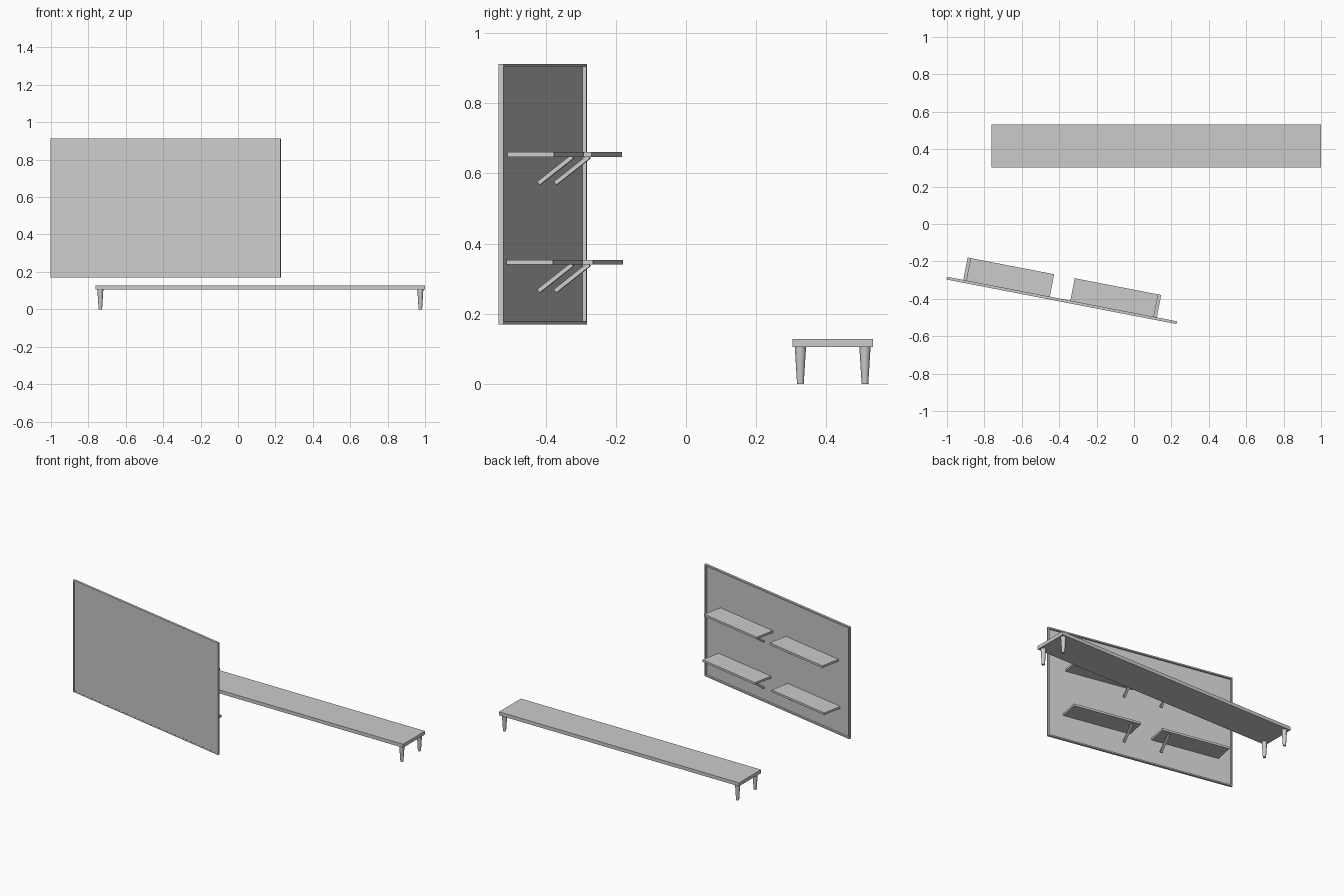
import bpy
from math import radians, atan2, hypot
from mathutils import Matrix, Vector

if "Cube" in bpy.data.objects:
    bpy.data.objects.remove(bpy.data.objects["Cube"])


def box(name, lo, hi, matrix=None):
    """Box from two opposite corners, optionally moved by a matrix."""
    lo, hi = Vector(lo), Vector(hi)
    bpy.ops.mesh.primitive_cube_add(size=1)
    ob = bpy.context.object
    ob.name = name
    size = hi - lo
    m = Matrix.Translation((lo + hi) / 2) @ Matrix.Diagonal((*size, 1))
    ob.data.transform(m)
    if matrix is not None:
        ob.matrix_world = matrix
    return ob


# Low bench: flat top on four tapered round legs
X0, X1, Y0, Y1 = -0.763, 1.0, 0.303, 0.533
LEG_H, TOP_Z = 0.105, 0.128
box("bench_top", (X0, Y0, LEG_H), (X1, Y1, TOP_Z))
for sx, x in (("left", X0 + 0.027), ("right", X1 - 0.025)):
    for sy, y in (("front", Y0 + 0.023), ("back", Y1 - 0.023)):
        bpy.ops.mesh.primitive_cone_add(vertices=24, radius1=0.0095, radius2=0.016,
                                        depth=LEG_H, location=(x, y, LEG_H / 2))
        bpy.context.object.name = f"bench_leg_{sy}_{sx}"
        bpy.ops.object.shade_smooth_by_angle(angle=radians(30))

# Wall panel frame of reference: u along the panel, v towards the back
L, Z0, Z1 = 1.252, 0.17, 0.912
DEPTH, RIM = 0.015, 0.009
wall = Matrix.Translation((-1.0, -0.282, 0)) @ Matrix.Rotation(atan2(-0.238, 1.229), 4, "Z")

# Thin panel near the front of a raised rim
box("wall_panel", (RIM, -DEPTH + 0.001, Z0 + RIM), (L - RIM, -0.012, Z1 - RIM), wall)
box("rim_bottom", (RIM, -DEPTH, Z0), (L - RIM, 0, Z0 + RIM), wall)
box("rim_top", (RIM, -DEPTH, Z1 - RIM), (L - RIM, 0, Z1), wall)
box("rim_left", (0, -DEPTH, Z0), (RIM, 0, Z1), wall)
box("rim_right", (L - RIM, -DEPTH, Z0), (L, 0, Z1), wall)

# Two rows of shelves; the lower row sits slightly further out
W, T = 0.455, 0.014
dv, dz = 0.098, 0.076
for row, z, shift in (("upper", 0.647, 0.0), ("lower", 0.34, 0.016)):
    for side, u, brace_u in (("left", 0.105 - shift, 0.488), ("right", 0.672 + shift, 0.738)):
        box(f"{row}_shelf_{side}", (u, -0.013, z), (u + W, 0.122, z + T), wall)
        # Diagonal brace under the inner end
        place = wall @ Matrix.Translation((brace_u, 0.003, z - dz + 0.001)) @ \
            Matrix.Rotation(atan2(dz, dv), 4, "X")
        box(f"{row}_brace_{side}", (-0.007, 0, -0.006), (0.007, hypot(dv, dz), 0.006), place)
